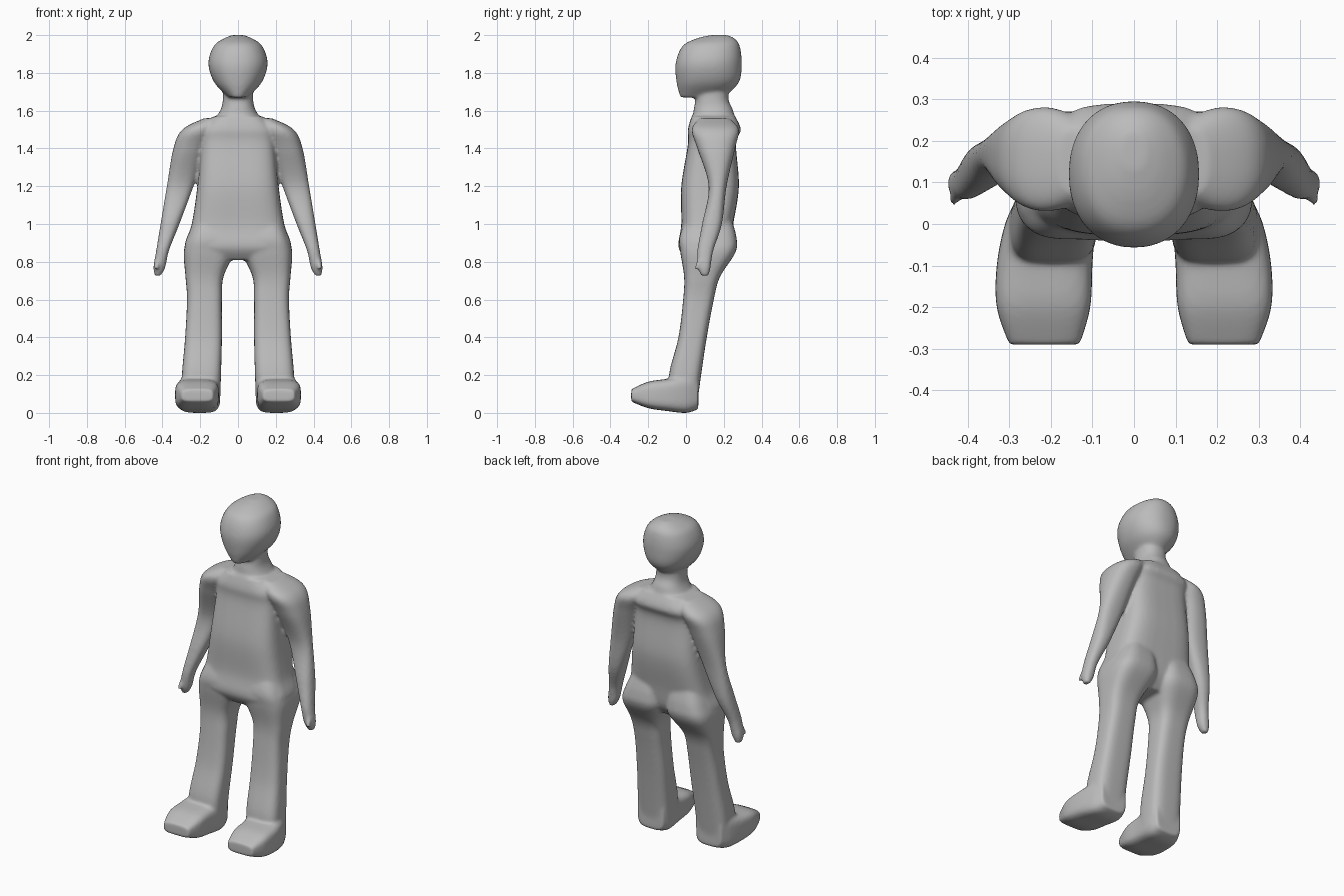
import bpy, bmesh, math
from mathutils import Vector

cube = bpy.data.objects.get("Cube")
if cube:
    bpy.data.objects.remove(cube)

skin = bpy.data.materials.new("plain_grey")
skin.use_nodes = True
grey = (0.5, 0.5, 0.5, 1)
skin.diffuse_color = grey
skin.node_tree.nodes["Principled BSDF"].inputs["Base Color"].default_value = grey

segments = 40
steps = 8


def level(height, inner, outer, front, back):
    """Horizontal cross-section of a limb."""
    return Vector((height, inner, outer, front, back))


def centred_level(height, half_width, front, back):
    """Horizontal cross-section that is symmetric left to right."""
    return level(height, -half_width, half_width, front, back)


def upright_section(depth, inner, outer, bottom, top):
    """Vertical cross-section of a foot."""
    return Vector((depth, inner, outer, bottom, top))


def interpolate(sections):
    """Pass a smooth curve through the given sections."""
    padded = [sections[0], *sections, sections[-1]]
    result = []
    for before, start, end, after in zip(padded, padded[1:], padded[2:], padded[3:]):
        leaving, arriving = (end - before) / 2, (after - start) / 2
        for step in range(steps):
            t = step / steps
            ease = t * t * (3 - 2 * t)
            curve_out = t * (1 - t) ** 2
            curve_in = t * t * (t - 1)
            result.append(start.lerp(end, ease) + leaving * curve_out + arriving * curve_in)
    return result + [sections[-1]]


def rounded(value, squareness):
    """Push a sine or cosine outwards, turning a circle into a rounded box."""
    return math.copysign(abs(value) ** (2 / squareness), value)


def loft(bm, sections, squareness, side=1, upright=False):
    """Skin a closed tube over the sections, mirrored when side is negative."""
    rings = []
    for position, inner, outer, low, high in interpolate(sections):
        ring = []
        for index in range(segments):
            angle = math.tau * index / segments
            across = rounded(math.cos(angle), squareness)
            along = rounded(math.sin(angle), squareness)
            x = side * ((inner + outer) + (outer - inner) * across) / 2
            other = ((low + high) + (high - low) * along) / 2
            ring.append(bm.verts.new((x, position, other) if upright else (x, other, position)))
        rings.append(ring)
    faces = [bm.faces.new(rings[0]), bm.faces.new(rings[-1])]
    for ring, following in zip(rings, rings[1:]):
        for index in range(segments):
            faces.append(bm.faces.new((ring[index - 1], ring[index],
                                       following[index], following[index - 1])))
    bmesh.ops.recalc_face_normals(bm, faces=faces)


# Boxy trunk with wide hips and an overhanging upper back
torso = [
    centred_level(height=0.81, half_width=0.2, front=0, back=0.18),
    centred_level(height=0.88, half_width=0.28, front=-0.04, back=0.23),
    centred_level(height=1, half_width=0.245, front=-0.025, back=0.25),
    centred_level(height=1.2, half_width=0.215, front=-0.025, back=0.28),
    centred_level(height=1.42, half_width=0.195, front=0.01, back=0.265),
    centred_level(height=1.5, half_width=0.19, front=0.01, back=0.29),
    centred_level(height=1.57, half_width=0.13, front=0.03, back=0.26),
]
neck = [
    centred_level(height=1.5, half_width=0.16, front=0.03, back=0.27),
    centred_level(height=1.6, half_width=0.095, front=0.04, back=0.25),
    centred_level(height=1.66, half_width=0.08, front=0.05, back=0.225),
    centred_level(height=1.75, half_width=0.08, front=0.05, back=0.23),
]
# Head with a flat chin, swelling towards the crown
head = [
    centred_level(height=1.67, half_width=0.05, front=-0.03, back=0.2),
    centred_level(height=1.75, half_width=0.126, front=-0.05, back=0.28),
    centred_level(height=1.85, half_width=0.157, front=-0.055, back=0.295),
    centred_level(height=1.94, half_width=0.13, front=-0.02, back=0.285),
    centred_level(height=1.98, half_width=0.08, front=0.05, back=0.26),
    centred_level(height=2, half_width=0.03, front=0.13, back=0.22),
]
# Leg from the ankle up to the buttock
leg = [
    level(height=0.05, inner=0.095, outer=0.3, front=-0.08, back=0.06),
    level(height=0.2, inner=0.09, outer=0.297, front=-0.09, back=0.08),
    level(height=0.4, inner=0.085, outer=0.28, front=-0.04, back=0.11),
    level(height=0.6, inner=0.085, outer=0.27, front=-0.015, back=0.147),
    level(height=0.72, inner=0.077, outer=0.278, front=-0.01, back=0.18),
    level(height=0.85, inner=0.02, outer=0.287, front=-0.03, back=0.262),
    level(height=0.93, inner=0.02, outer=0.265, front=-0.035, back=0.267),
    level(height=1.03, inner=0.03, outer=0.22, front=0, back=0.24),
]
foot = [
    upright_section(depth=0.065, inner=0.11, outer=0.28, bottom=0.02, top=0.2),
    upright_section(depth=0, inner=0.095, outer=0.31, bottom=0, top=0.2),
    upright_section(depth=-0.1, inner=0.1, outer=0.33, bottom=0.01, top=0.18),
    upright_section(depth=-0.2, inner=0.105, outer=0.33, bottom=0.025, top=0.165),
    upright_section(depth=-0.29, inner=0.13, outer=0.3, bottom=0.06, top=0.125),
]
# Arm from the fingertips up to the sloping shoulder
arm = [
    level(height=0.725, inner=0.41, outer=0.44, front=0.08, back=0.12),
    level(height=0.77, inner=0.385, outer=0.448, front=0.065, back=0.13),
    level(height=0.86, inner=0.365, outer=0.433, front=0.06, back=0.145),
    level(height=1, inner=0.31, outer=0.41, front=0.085, back=0.19),
    level(height=1.2, inner=0.235, outer=0.377, front=0.12, back=0.215),
    level(height=1.4, inner=0.165, outer=0.342, front=0.06, back=0.26),
    level(height=1.5, inner=0.12, outer=0.295, front=0.03, back=0.28),
    level(height=1.56, inner=0.09, outer=0.18, front=0.07, back=0.23),
]
thumb = [
    level(height=0.757, inner=0.425, outer=0.445, front=0.04, back=0.06),
    level(height=0.81, inner=0.41, outer=0.44, front=0.06, back=0.095),
]

bm = bmesh.new()
loft(bm, torso, squareness=3.6)
loft(bm, neck, squareness=2.3)
loft(bm, head, squareness=2.2)
for side in (1, -1):
    loft(bm, leg, squareness=3.4, side=side)
    loft(bm, foot, squareness=4, side=side, upright=True)
    loft(bm, arm, squareness=2.4, side=side)
    loft(bm, thumb, squareness=2.2, side=side)

mesh = bpy.data.meshes.new("figure_body")
bm.to_mesh(mesh)
bm.free()
mesh.materials.append(skin)
body = bpy.data.objects.new("figure_body", mesh)
bpy.context.collection.objects.link(body)

# Fuse the parts into a single skin and soften the joins
fuse = body.modifiers.new("fuse", "REMESH")
fuse.mode = "VOXEL"
fuse.voxel_size = 0.009
fuse.use_smooth_shade = True
soften = body.modifiers.new("soften", "SMOOTH")
soften.factor = 0.5
soften.iterations = 8
